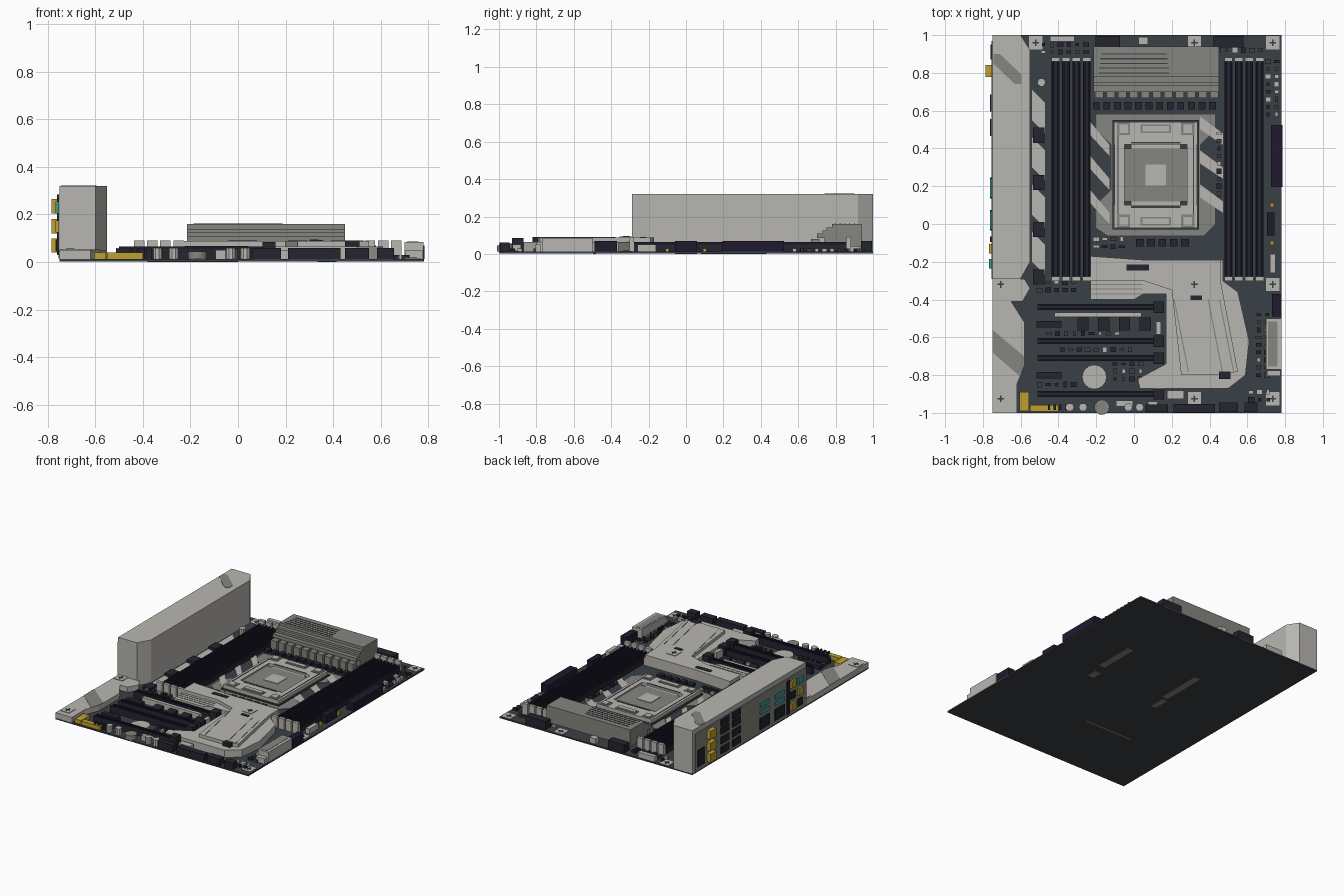
import bpy, bmesh, random
from math import cos, sin, tau

random.seed(4)
cube = bpy.data.objects.get("Cube")
if cube:
    bpy.data.objects.remove(cube, do_unlink=True)


def material(name, r, g, b):
    m = bpy.data.materials.new(name)
    m.use_nodes = True
    m.diffuse_color = (r, g, b, 1)
    m.node_tree.nodes["Principled BSDF"].inputs["Base Color"].default_value = (r, g, b, 1)
    return m


silver = material("warm silver", .48, .47, .44)
grey = material("mid grey", .235, .24, .215)
slate = material("slate board", .042, .051, .061)
navy = material("dark navy", .017, .018, .028)
violet = material("violet black", .013, .010, .026)
gold = material("gold", .53, .35, .03)
teal = material("teal", .04, .33, .33)
TOP = .012  # upper face of the board


def finish(name, mat, bm):
    bmesh.ops.recalc_face_normals(bm, faces=bm.faces)
    mesh = bpy.data.meshes.new(name)
    bm.to_mesh(mesh)
    bm.free()
    mesh.materials.append(mat)
    obj = bpy.data.objects.new(name, mesh)
    bpy.context.collection.objects.link(obj)
    return obj


def extrude(bm, points, direction):
    face = bm.faces.new([bm.verts.new(p) for p in points])
    out = bmesh.ops.extrude_face_region(bm, geom=[face])
    moved = [v for v in out["geom"] if isinstance(v, bmesh.types.BMVert)]
    bmesh.ops.translate(bm, verts=moved, vec=direction)


def prisms(name, mat, outlines, low, high):
    """Upright prisms from plan outlines."""
    bm = bmesh.new()
    for outline in outlines:
        extrude(bm, [(x, y, low) for x, y in outline], (0, 0, high - low))
    return finish(name, mat, bm)


def rect(x, y, w, d):
    """Plan rectangle from its centre and size."""
    return [(x - w/2, y - d/2), (x + w/2, y - d/2), (x + w/2, y + d/2), (x - w/2, y + d/2)]


def disc(x, y, r, sides=16):
    return [(x + r*cos(tau*i/sides), y + r*sin(tau*i/sides)) for i in range(sides)]


def blocks(name, mat, plan, high, low=TOP):
    return prisms(name, mat, [rect(*p) for p in plan], low, high)


def wall_plates(name, mat, plan, inner, outer):
    """Plates facing -x, each given as y, z, width, height."""
    bm = bmesh.new()
    for y, z, w, h in plan:
        extrude(bm, [(inner, a, b) for a, b in rect(y, z, w, h)], (outer - inner, 0, 0))
    return finish(name, mat, bm)


# Circuit board and the solder patches below it
blocks("circuit_board", slate, [(.016, 0, 1.532, 2)], TOP, .002)
blocks("underside_patches", grey, [(.39, .28, .05, .3), (.36, .02, .05, .08), (-.2, .25, .05, .34),
       (-.22, 0, .04, .12), (-.19, -.49, .38, .015)], .003, 0)

# Tall rear connector shroud with chamfered inner corners
prisms("port_shroud", silver, [[(-.75, -.29), (-.6, -.29), (-.55, -.2), (-.55, .92), (-.6, 1), (-.75, 1)]], TOP, .32)
prisms("shroud_stripe", grey, [[(-.745, .9), (-.71, .9), (-.595, .79), (-.595, .74), (-.63, .74), (-.745, .85)]], .32, .322)

# Connector panel on the outer wall
wall_plates("port_panel", grey, [(.34, .15, 1.26, .27)], -.75, -.755)
wall_plates("network_port", navy, [(.91, .1, .08, .12)], -.755, -.76)
wall_plates("gold_jacks", gold, [(.81, z, .065, .06) for z in (.07, .15, .235)], -.755, -.785)
wall_plates("dark_ports", navy, [(y, z, .09, .05) for y in (.64, .51) for z in (.06, .13, .2, .26)]
            + [(y, .08, .11, .08) for y in (.19, .02)] + [(-.08, .15, .03, .24)], -.755, -.762)
wall_plates("teal_ports", teal, [(y, z, .1, .03) for y in (.19, .02) for z in (.16, .21)], -.755, -.762)
wall_plates("audio_jacks_gold", gold, [(-.13, .07, .05, .05), (-.13, .23, .05, .05), (-.21, .15, .05, .05)], -.755, -.768)
wall_plates("audio_jacks_teal", teal, [(-.21, .23, .05, .05)], -.755, -.768)
wall_plates("audio_jacks_dark", navy, [(-.13, .15, .05, .05), (-.21, .07, .05, .05)], -.755, -.765)

# Low cover in front of the shroud
prisms("low_cover", silver, [[(-.75, -1), (-.62, -1), (-.62, -.85), (-.58, -.75), (-.58, -.52), (-.65, -.41),
       (-.59, -.41), (-.55, -.34), (-.58, -.29), (-.75, -.29)]], TOP, .05)
prisms("cover_stripe", grey, [[(-.75, -.56), (-.582, -.7), (-.582, -.75), (-.6, -.81), (-.75, -.68)]], .05, .052)

# Memory slots: body, raised rails and end clips, in two banks
slots = [start + .055*i for start in (-.415, .5) for i in range(4)]
blocks("memory_slots", navy, [(x, .29, .042, 1.16) for x in slots], .05)
blocks("memory_rails", violet, [(x + s, .29, .01, 1.14) for x in slots for s in (-.013, .013)], .065, .05)
blocks("memory_clips", silver, [(x, y, .044, .022) for x in slots for y in (.87, -.29)], .09)

# Diagonal paint stripes beside the memory banks
stripes = []
for y in (-.2, .05, .3, .55):
    stripes.append([(-.54, y), (-.47, y - .07), (-.47, y + .09), (-.54, y + .16)])
for y in (.06, .24, .42):
    stripes.append([(-.24, y + .06), (-.13, y - .06), (-.13, y), (-.24, y + .13)])
    stripes.append([(.47, y), (.35, y + .08), (.35, y + .15), (.47, y + .06)])
prisms("painted_stripes", silver, stripes, TOP, .018)
blocks("stripe_gap_blocks", navy, [(-.505, y, .06, .08) for y in (-.28, -.03, .22, .47)], .035)

# Processor socket
prisms("socket_apron", grey, [[(-.2, -.02), (-.14, -.06), (.37, -.06), (.43, 0), (.43, .1), (.35, .18), (.35, .42),
       (.43, .5), (.43, .58), (-.2, .58), (-.2, .5), (-.12, .42), (-.12, .18), (-.2, .1)]], TOP, .016)
blocks("socket_base", slate, [(.115, .26, .46, .58)], .025)
blocks("socket_frame", silver, [(.115, y, .44, .12) for y in (.48, .04)]
       + [(x, .26, .055, .34) for x in (-.077, .307)], .05)
blocks("socket_frame_seams", slate, [(.115, y, .26, .008) for y in (.43, .09)]
       + [(x, .26, .006, .5) for x in (-.085, .315)], .052, .05)
blocks("socket_bolt_rims", grey, [(x, y, .07, .07) for x in (-.055, .285) for y in (.505, .015)]
       + [(.115, y, .16, .045) for y in (.505, .015)], .054, .05)
blocks("socket_bolts", silver, [(x, y, .045, .045) for x in (-.055, .285) for y in (.505, .015)]
       + [(.115, y, .14, .03) for y in (.505, .015)], .06, .05)
blocks("processor_plate", grey, [(.115, .26, .36, .28)], .04)
blocks("processor_inner", silver, [(.115, .26, .26, .32)], .038)
blocks("processor_centre", silver, [(.115, .26, .11, .11)], .044, .04)

# Power regulator heatsink: stepped profile along x, fins and chokes
bm = bmesh.new()
profile = [(.7, .085), (.7, .11), (.73, .11), (.73, .125), (.75, .125), (.75, .14), (.78, .14),
           (.78, .16), (.94, .16), (.94, .04), (.74, .04), (.74, .085)]
extrude(bm, [(-.215, y, z) for y, z in profile], (.665, 0, 0))
finish("regulator_heatsink", grey, bm)
blocks("heatsink_fin_grooves", slate, [(.0, y, .4 - .3*(y - .72), .006) for y in (.8, .825, .85, .875, .9)], .162, .16)
blocks("regulator_chokes", grey, [(-.185 + .061*i, .69, .045, .045) for i in range(11)], .08)
blocks("regulator_chips", navy, [(-.2 + .056*i, .625, .036, .04) for i in range(12)], .035)
blocks("lower_chokes", navy, [(.03 + .06*i, -.1, .04, .04) for i in range(5)], .035)

# Chipset heatsink: lower tier, upper tier, seams and dark insets
prisms("chipset_heatsink", silver, [[(-.23, -.17), (.05, -.19), (.47, -.19), (.47, -.3), (.55, -.36), (.61, -.62),
       (.59, -.8), (.5, -.87), (.03, -.87), (.02, -.82), (.17, -.74), (.17, -.37), (.05, -.37),
       (.0, -.4), (-.23, -.4)]], TOP, .065)
prisms("chipset_upper_tier", silver, [[(-.23, -.17), (.05, -.19), (.46, -.19), (.46, -.31), (.55, -.78), (.48, -.8),
       (.25, -.8), (.2, -.35), (.05, -.3), (-.23, -.3)]], .065, .088)
seams = []
for x in (.21, .39, .45):
    seams.append([(x, -.4), (x + .006, -.4), (x + .08, -.78), (x + .074, -.78)])
prisms("chipset_seams", grey, seams, .088, .09)
blocks("chipset_insets", navy, [(.02, -.23, .12, .03), (.33, -.39, .06, .025), (.48, -.8, .06, .04)], .091, .06)
blocks("chipset_steps", grey, [(-.09, y, .27, .006) for y in (-.32, -.345, -.37)], .067, .065)

# Expansion slots with raised latches
rows = (-.44, -.62, -.71, -.9)
blocks("expansion_slots", navy, [(-.18, y, .66, .032) for y in rows], .055)
blocks("expansion_slot_rails", violet, [(-.18, y + s, .64, .008) for y in rows for s in (-.012, .012)], .065, .055)
blocks("expansion_latches", navy, [(.13, y, .055, .06) for y in rows], .085)
blocks("metal_slot", silver, [(-.19, -.48, .46, .025)], .055)
blocks("short_slots", navy, [(-.45, y, .13, .035) for y in (-.53, -.8)] + [(-.27 + .11*i, -.53, .06, .07) for i in range(4)], .04)
blocks("slot_clip", silver, [(.13, -.55, .025, .07)], .07)

# Round battery and capacitors
prisms("battery", silver, [disc(-.21, -.81, .065)], TOP, .035)
prisms("capacitors", silver, [disc(x, y, .022, 10) for x, y in
       ((-.34, -.97), (-.27, -.97), (-.03, -.97), (.03, -.97), (.52, .97), (-.49, .75))], TOP, .06)
prisms("grey_capacitor", grey, [disc(-.17, -.97, .04)], TOP, .045)

# Screw mounts with a dark cross
mounts = [(x, y) for x in (.32, .735) for y in (.96, -.32, -.925)] + [(-.52, .96)]
cover_mounts = [(-.705, -.32), (-.705, -.925)]
for label, places, z in (("board", mounts, TOP), ("cover", cover_mounts, .05), ("chipset", [(.32, -.32)], .088)):
    blocks(label + "_screw_mounts", silver, [(x, y, .07, .07) for x, y in places], z + .004, z)
    blocks(label + "_screw_crosses", slate, [(x, y, w, d) for x, y in places
           for w, d in ((.035, .008), (.008, .035))], z + .007, z)

# Edge connectors
blocks("power_connector", silver, [(.74, -.635, .08, .27)], .085)
blocks("power_connector_socket", grey, [(.735, -.635, .05, .24)], .087, .08)
blocks("drive_connectors", violet, [(.755, .36, .06, .33), (.725, 0, .04, .12), (.755, -.43, .05, .12)], .07)
blocks("edge_header", silver, [(.735, -.21, .03, .1), (.74, -.79, .07, .03)], .05)
blocks("rear_edge_connectors", navy, [(-.14, .965, .13, .06), (.5, .965, .16, .06)], .07)
blocks("rear_edge_light", silver, [(-.38, .98, .13, .03), (.05, .97, .05, .04)], .05)
blocks("front_edge_connectors", navy, [(.32, -.975, .22, .045), (.12, -.975, .12, .04), (.5, -.97, .1, .05),
       (.62, -.97, .07, .05)], .06)
blocks("front_light_header", silver, [(.22, -.905, .09, .045), (.1, -.96, .05, .04), (-.05, -.95, .09, .03)], .05)
blocks("front_gold_header", gold, [(-.58, -.94, .05, .1), (-.475, -.975, .15, .035)], .04)
blocks("gold_contacts", gold, [(.73, y, .02, .02) for y in (.1, -.1)], .03)
blocks("header_pins", navy, [(-.45 + .03*i, -.97, .012, .03) for i in range(4)], .055)

# Small surface chips scattered over the open strips: x, y, columns, rows
strips = [(.71, .58, 2, 8), (.66, -.8, 2, 9), (-.48, .91, 6, 2), (.4, .92, 7, 1), (-.2, -.12, 4, 2),
          (-.5, -.35, 5, 2), (-.45, -.58, 9, 1), (-.38, -.665, 9, 1), (-.1, -.82, 4, 3), (.45, .16, 1, 9),
          (.62, -.93, 3, 2), (-.5, -.85, 5, 1)]
chips = {"dark": (navy, []), "slate": (slate, []), "light": (silver, [])}
for x, y, columns, rows_count in strips:
    for i in range(columns):
        for j in range(rows_count):
            kind = random.choices(list(chips), (6, 5, 2))[0]
            size = random.uniform(.014, .034)
            chips[kind][1].append((x + .045*i, y + .04*j, size, random.uniform(.014, .03)))
for kind, (mat, plan) in chips.items():
    blocks(kind + "_surface_chips", mat, plan, .03)
